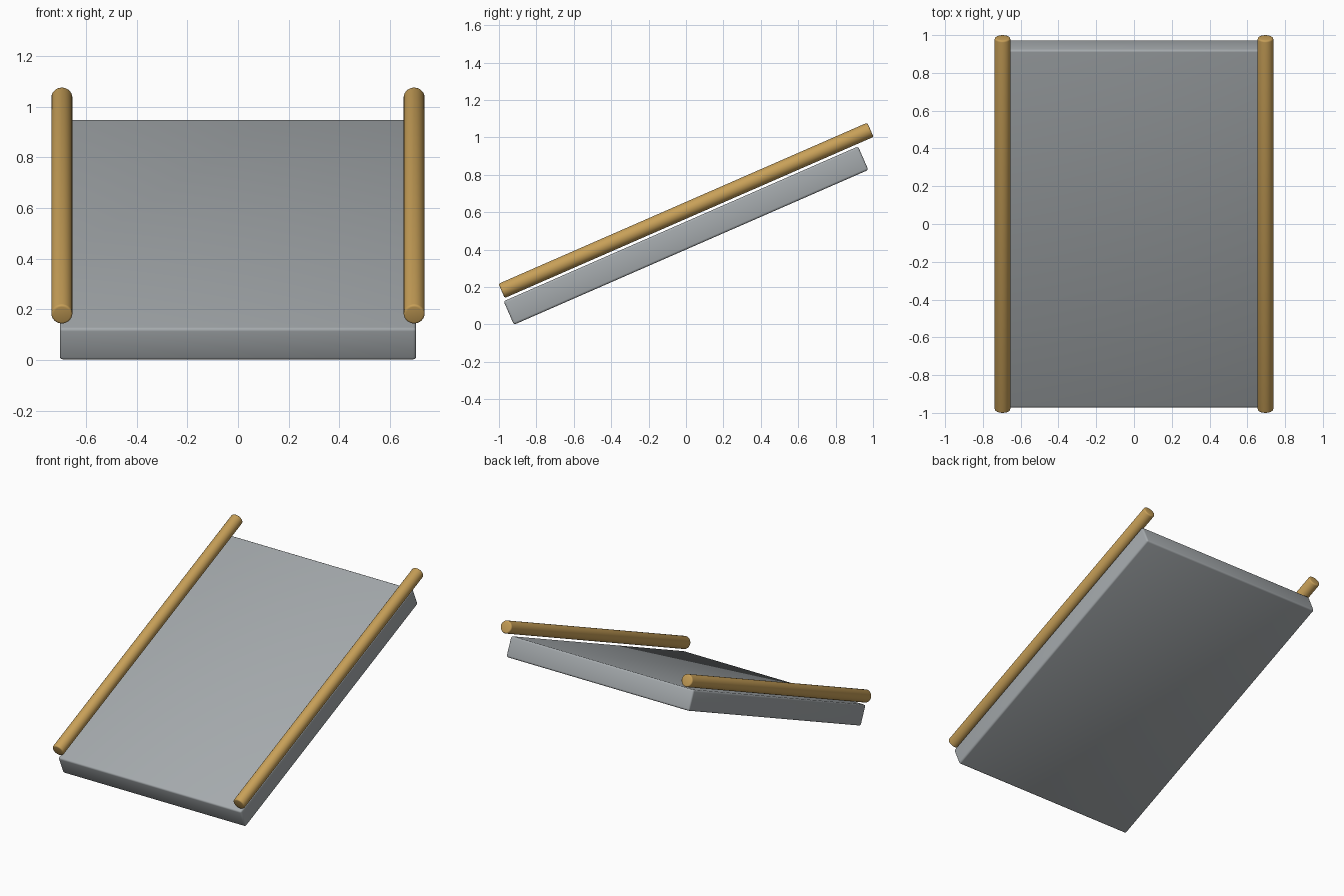
import bpy, math

if "Cube" in bpy.data.objects:
    bpy.data.objects.remove(bpy.data.objects["Cube"])

TILT = math.radians(23.6)


def material(name, rgb):
    m = bpy.data.materials.new(name)
    m.diffuse_color = (*rgb, 1)
    m.use_nodes = True
    m.node_tree.nodes["Principled BSDF"].inputs["Base Color"].default_value = m.diffuse_color
    return m


def finish(obj, name, mat, bevel):
    """Name, colour, round the sharp edges and smooth the part."""
    obj.name = name
    obj.data.materials.append(mat)
    bpy.ops.object.transform_apply(location=False, rotation=False, scale=True)
    mod = obj.modifiers.new("Rounded edges", 'BEVEL')
    mod.width = bevel
    mod.segments = 3
    mod.limit_method = 'ANGLE'
    mod.angle_limit = math.radians(40)
    bpy.ops.object.modifier_apply(modifier=mod.name)
    bpy.ops.object.shade_smooth_by_angle(angle=math.radians(35))


grey = material("grey metal", (0.376, 0.402, 0.418))
wood = material("golden wood", (0.578, 0.352, 0.098))

# Sloping slab
bpy.ops.mesh.primitive_cube_add(size=1, location=(0, 0, 0.475), rotation=(TILT, 0, 0))
slab = bpy.context.object
slab.scale = (1.408, 2.068, 0.137)
finish(slab, "ramp_slab", grey, 0.012)

# Round rails floating just above both long edges
for side, name in ((-1, "left_rail"), (1, "right_rail")):
    bpy.ops.mesh.primitive_cylinder_add(
        vertices=32, radius=0.0415, depth=2.152,
        location=(side * 0.696, 0, 0.61),
        rotation=(TILT - math.pi / 2, 0, 0))
    finish(bpy.context.object, name, wood, 0.009)
